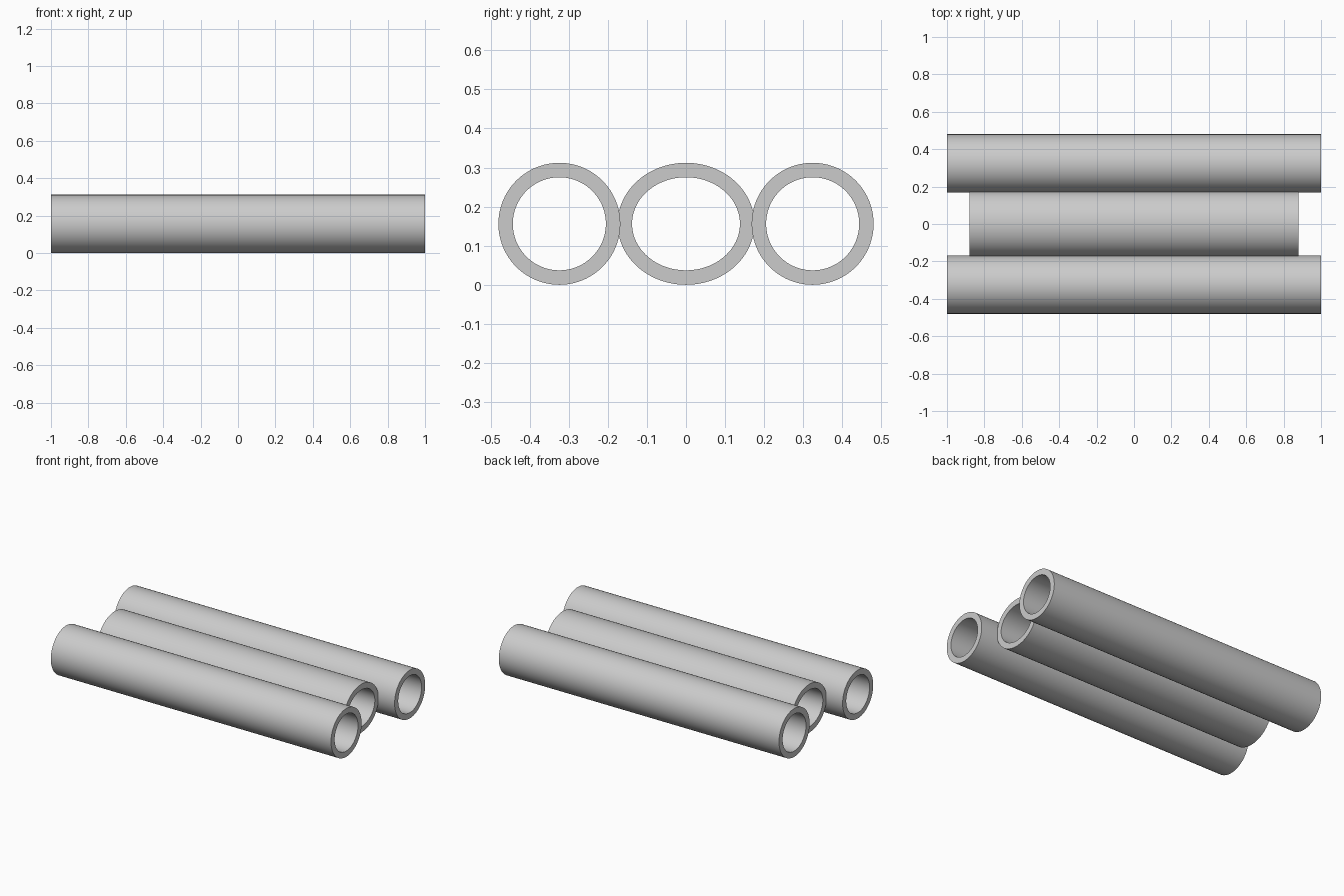
import bpy
import bmesh
import math

if "Cube" in bpy.data.objects:
    bpy.data.objects.remove(bpy.data.objects["Cube"])

SEGMENTS = 96
HEIGHT_R = 0.156   # outer vertical radius, also the axis height
WALL = 0.037

grey = bpy.data.materials.new("light_grey")
grey.diffuse_color = (0.6, 0.6, 0.6, 1)
grey.use_nodes = True
grey.node_tree.nodes["Principled BSDF"].inputs["Base Color"].default_value = grey.diffuse_color


def tube(name, y, width_r, half_length):
    """Open pipe along x with an elliptical section and flat ring ends."""
    bm = bmesh.new()
    # Closed wall profile: outer left, outer right, inner right, inner left
    profile = [(-half_length, 0), (half_length, 0),
               (half_length, WALL), (-half_length, WALL)]
    rings = []
    for x, inset in profile:
        ring = []
        for i in range(SEGMENTS):
            a = 2 * math.pi * i / SEGMENTS
            ring.append(bm.verts.new((x, (width_r - inset) * math.cos(a),
                                      (HEIGHT_R - inset) * math.sin(a))))
        rings.append(ring)
    for k in range(4):
        r, s = rings[k], rings[(k + 1) % 4]
        for i in range(SEGMENTS):
            j = (i + 1) % SEGMENTS
            bm.faces.new((r[i], r[j], s[j], s[i]))
    bmesh.ops.recalc_face_normals(bm, faces=bm.faces)
    mesh = bpy.data.meshes.new(name)
    bm.to_mesh(mesh)
    bm.free()
    mesh.materials.append(grey)
    obj = bpy.data.objects.new(name, mesh)
    obj.location = (0, y, HEIGHT_R)
    bpy.context.collection.objects.link(obj)
    # Smooth walls, sharp rims
    bpy.ops.object.select_all(action='DESELECT')
    obj.select_set(True)
    bpy.context.view_layer.objects.active = obj
    bpy.ops.object.shade_smooth_by_angle(angle=math.radians(30))


# Two long round tubes flanking a shorter, wider oval one
tube("front_tube", -0.324, 0.156, 1.0)
tube("middle_tube", 0.0, 0.175, 0.88)
tube("back_tube", 0.324, 0.156, 1.0)
